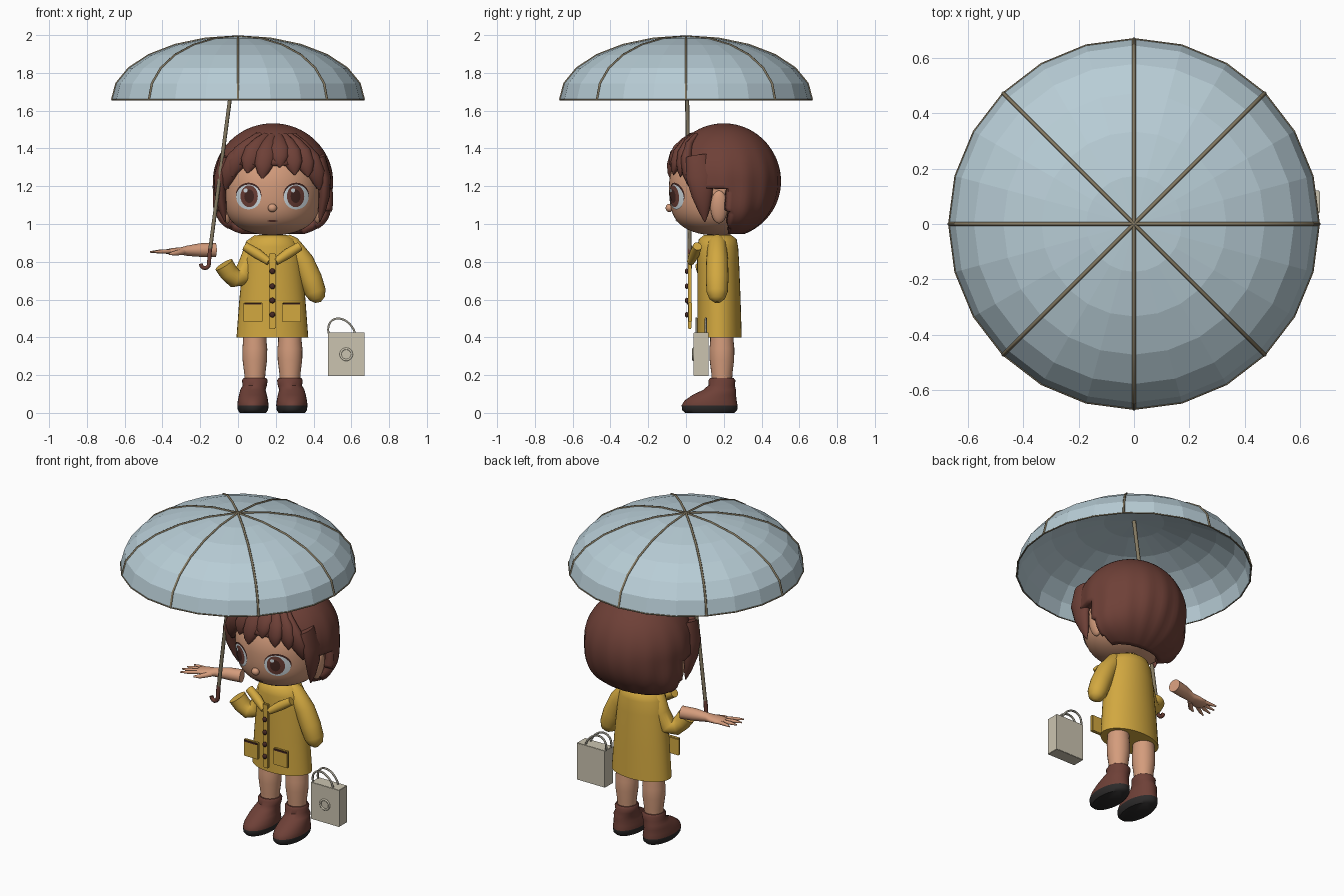
import bpy, bmesh, math
from mathutils import Vector

if "Cube" in bpy.data.objects:
    bpy.data.objects.remove(bpy.data.objects["Cube"], do_unlink=True)


def material(name, code):
    rgb = [int(code[i:i + 2], 16) / 255 for i in (0, 2, 4)]
    lin = [c / 12.92 if c < 0.04 else ((c + 0.055) / 1.055) ** 2.4 for c in rgb] + [1]
    m = bpy.data.materials.new(name)
    m.use_nodes = True
    m.diffuse_color = lin
    m.node_tree.nodes["Principled BSDF"].inputs["Base Color"].default_value = lin
    return m


CANOPY = material("pale blue", "B8CDD6")
WOOD = material("khaki wood", "857A62")
BROWN = material("red brown", "6E4037")
SKIN = material("skin", "D49C7C")
COAT = material("raincoat yellow", "D2A840")
BAG = material("beige paper", "CBC4B0")
GREY = material("grey cord", "9C988B")
SOLE = material("black rubber", "2C2A2A")
WHITE = material("eye white", "D3DEE4")
DARK = material("dark brown", "452823")


def finish(name, bm, mat, smooth=True):
    bmesh.ops.recalc_face_normals(bm, faces=bm.faces)
    me = bpy.data.meshes.new(name)
    bm.to_mesh(me)
    bm.free()
    ob = bpy.data.objects.new(name, me)
    bpy.context.collection.objects.link(ob)
    me.materials.append(mat)
    if smooth:
        bpy.ops.object.select_all(action="DESELECT")
        ob.select_set(True)
        bpy.context.view_layer.objects.active = ob
        bpy.ops.object.shade_smooth_by_angle(angle=math.radians(50))
    return ob


def solidify(ob, thickness):
    mod = ob.modifiers.new("thickness", "SOLIDIFY")
    mod.thickness = thickness


def ovoid(name, c, r, mat, swell=(0, 0), shape=None, seg=40):
    """Ellipsoid whose lower half swells in x and y."""
    bm = bmesh.new()
    bmesh.ops.create_uvsphere(bm, u_segments=seg, v_segments=seg // 2 + 4, radius=1)
    for v in bm.verts:
        t = min(v.co.z, 0) ** 2
        v.co = Vector((c[0] + r[0] * v.co.x * (1 + swell[0] * t),
                       c[1] + r[1] * v.co.y * (1 + swell[1] * t), c[2] + r[2] * v.co.z))
    if shape:
        shape(bm)
    return finish(name, bm, mat)


def tube(name, rings, mat, flat=False, seg=24):
    """Loft of elliptical rings (x, y, z, ra, rb) with closed ends."""
    bm = bmesh.new()
    pts = [Vector(p[:3]) for p in rings]
    loops = []
    for i, p in enumerate(rings):
        t = Vector((0, 0, 1)) if flat else (pts[min(i + 1, len(pts) - 1)] - pts[max(i - 1, 0)]).normalized()
        u = Vector((0, 1, 0)).cross(t).normalized()
        v = t.cross(u)
        angles = [2 * math.pi * k / seg for k in range(seg)]
        loops.append([bm.verts.new(pts[i] + u * math.cos(a) * p[3] + v * math.sin(a) * p[-1]) for a in angles])
    for a, b in zip(loops, loops[1:]):
        for k in range(seg):
            bm.faces.new((a[k], a[(k + 1) % seg], b[(k + 1) % seg], b[k]))
    bm.faces.new(loops[0])
    bm.faces.new(loops[-1])
    return finish(name, bm, mat)


def wire(name, pts, radius, mat, cyclic=False):
    cu = bpy.data.curves.new(name, "CURVE")
    cu.dimensions = "3D"
    cu.bevel_depth, cu.bevel_resolution, cu.use_fill_caps = radius, 1, True
    sp = cu.splines.new("POLY")
    sp.points.add(len(pts) - 1)
    for q, p in zip(sp.points, pts):
        q.co = (*p, 1)
    sp.use_cyclic_u = cyclic
    cu.materials.append(mat)
    ob = bpy.data.objects.new(name, cu)
    bpy.context.collection.objects.link(ob)


def box(name, c, size, mat, tilt=0, bevel=0.004):
    bm = bmesh.new()
    bmesh.ops.create_cube(bm, size=1)
    for v in bm.verts:
        v.co = Vector(a * b for a, b in zip(v.co, size))
    bmesh.ops.bevel(bm, geom=bm.edges[:], offset=bevel, segments=2, affect="EDGES")
    ob = finish(name, bm, mat)
    ob.location, ob.rotation_euler.y = c, tilt
    return ob


# Umbrella: squashed dome, ribs, rim, pole and hook
R, BASE, H = 0.667, 1.657, 0.336
dome = [(R * math.sin(a), BASE + H * math.cos(a)) for a in (math.pi * i / 12 for i in range(7))]
bm = bmesh.new()
prof = [bm.verts.new((r, 0, z)) for r, z in dome]
bmesh.ops.spin(bm, geom=prof + [bm.edges.new(e) for e in zip(prof, prof[1:])],
               cent=(0, 0, 0), axis=(0, 0, 1), angle=math.tau, steps=24)
bmesh.ops.remove_doubles(bm, verts=bm.verts, dist=0.001)
solidify(finish("umbrella_canopy", bm, CANOPY, smooth=False), 0.006)
for k in range(8):
    a = math.tau * k / 8
    wire("umbrella_rib", [(r * math.cos(a), r * math.sin(a), z) for r, z in dome], 0.0065, WOOD)
wire("umbrella_rim", [(R * math.cos(math.tau * k / 24), R * math.sin(math.tau * k / 24), BASE)
                      for k in range(24)], 0.004, WOOD, True)
wire("umbrella_pole", [(0, 0, 1.985), (-0.148, 0.02, 0.86)], 0.011, WOOD)
wire("umbrella_hook", [(-0.148, 0.02, 0.87), (-0.153, 0.02, 0.8)] +
     [(-0.175 + 0.022 * math.cos(a), 0.02, 0.79 - 0.024 * math.sin(a))
      for a in (math.pi * i / 6 for i in range(7))], 0.012, BROWN)

# Head
CX = 0.182
HC, HR, HB = (CX, 0.16, 1.2), (0.26, 0.25, 0.26), 0.36
ovoid("head", HC, HR, SKIN, (HB, HB), seg=56)
tube("neck", [(CX, 0.18, 0.88, 0.055), (CX, 0.18, 1.0, 0.055)], SKIN)
ovoid("nose", (CX, -0.088, 1.085), (0.024, 0.02, 0.022), SKIN, seg=16)


def face_y(x, z):
    t = (z - HC[2]) / HR[2]
    b = 1 + HB * min(t, 0) ** 2
    return HC[1] - HR[1] * b * math.sqrt(max(0.01, 1 - t * t - ((x - CX) / (HR[0] * b)) ** 2))


def decal(name, cx, cz, rx, rz, lift, mat):
    """Thin oval that follows the face."""
    bm = bmesh.new()
    bmesh.ops.create_circle(bm, cap_ends=True, cap_tris=True, segments=24, radius=1)
    bmesh.ops.subdivide_edges(bm, edges=bm.edges[:], cuts=2, use_grid_fill=True)
    for v in bm.verts:
        x, z = cx + rx * v.co.x, cz + rz * v.co.y
        v.co = Vector((x, face_y(x, z) - lift, z))
    finish(name, bm, mat)


for side in (-1, 1):
    ex = CX + side * 0.126
    decal("upper_lid", ex, 1.153, 0.068, 0.066, 0.003, DARK)
    decal("eye_white", ex, 1.143, 0.066, 0.066, 0.006, WHITE)
    decal("iris", ex - side * 0.003, 1.147, 0.046, 0.058, 0.009, BROWN)
    decal("pupil", ex - side * 0.003, 1.147, 0.026, 0.036, 0.012, DARK)
    decal("eye_glint", ex - 0.016, 1.178, 0.011, 0.011, 0.015, WHITE)
    ear = ovoid("ear", (0, 0, 0), (0.028, 0.045, 0.088), SKIN, seg=20)
    ear.location, ear.rotation_euler.y = (CX + side * 0.25, 0.175, 1.09), side * 0.15
decal("mouth", CX, 1.016, 0.028, 0.005, 0.003, BROWN)

# Hair: bob shell opened for face and ears, then locks
AC, AR = (CX + 0.003, 0.2, 1.23), (0.315, 0.3, 0.303)


def cut_bob(bm):
    for v in bm.verts:
        d = v.co - Vector(AC)
        ripple = 1 + 0.014 * math.cos(16 * math.atan2(d.y, d.x)) * max(0, min(1, 0.7 - d.z / 0.3))
        v.co.x, v.co.y = AC[0] + d.x * ripple, AC[1] + d.y * ripple
    gone = [f for f in bm.faces for c in [f.calc_center_median()]
            if (c.y < 0.03 and c.z < 1.31) or (c.y < 0.23 and c.z < 1.19) or c.z < 0.95]
    bmesh.ops.delete(bm, geom=gone, context="FACES")


solidify(ovoid("hair_bob", AC, AR, BROWN, (0.6, 0), cut_bob, seg=80), 0.05)


def hair_y(x, z):
    s = 1 - ((x - AC[0]) / AR[0]) ** 2 - ((z - AC[2]) / AR[2]) ** 2
    return AC[1] - AR[1] * math.sqrt(max(0.02, s))


tips = [(-0.07, 1.18), (-0.03, 1.25), (0.05, 1.27), (0.13, 1.24),
        (0.22, 1.3), (0.3, 1.26), (0.37, 1.25), (0.43, 1.18)]
for tx, tz in tips:
    sx, sz = 0.21 + (tx - 0.21) * 0.35, 1.47
    rings = []
    for f, r in ((0, 0.02), (0.2, 0.04), (0.45, 0.055), (0.7, 0.048), (0.88, 0.028), (1, 0.004)):
        x = sx + (tx - sx) * math.sin(f * math.pi / 2)
        z = sz + (tz - sz) * f
        rings.append((x, hair_y(x, z) + 0.012, z, r, r * 0.6))
    tube("fringe_lock", rings, BROWN, seg=14)
for s in (-1, 1):
    tube("side_lock", [(CX + s * 0.25, 0.06, 1.36, 0.03, 0.06), (CX + s * 0.275, 0.075, 1.25, 0.035, 0.075),
                       (CX + s * 0.275, 0.085, 1.15, 0.03, 0.055), (CX + s * 0.262, 0.095, 1.07, 0.02, 0.03),
                       (CX + s * 0.25, 0.1, 1.01, 0.003, 0.003)], BROWN, seg=16)

# Raincoat
tube("coat_body", [(CX, 0.177, 0.4, 0.19, 0.118), (CX, 0.175, 0.6, 0.175, 0.114),
                   (CX, 0.17, 0.8, 0.155, 0.111), (CX, 0.168, 0.88, 0.142, 0.108),
                   (CX, 0.168, 0.92, 0.12, 0.1), (CX, 0.168, 0.943, 0.075, 0.07)], COAT, True, 36)
tube("left_sleeve", [(0.25, 0.165, 0.925, 0.03), (0.275, 0.165, 0.895, 0.05), (0.345, 0.165, 0.8, 0.058),
                     (0.385, 0.165, 0.71, 0.06), (0.41, 0.165, 0.64, 0.056), (0.42, 0.165, 0.605, 0.042),
                     (0.424, 0.165, 0.585, 0.015)], COAT)
tube("right_sleeve", [(0.115, 0.165, 0.925, 0.03), (0.09, 0.165, 0.89, 0.05), (0.06, 0.165, 0.8, 0.052),
                      (0.025, 0.15, 0.72, 0.055), (-0.02, 0.125, 0.715, 0.052), (-0.05, 0.11, 0.745, 0.05),
                      (-0.075, 0.1, 0.785, 0.052)], COAT)
box("placket", (CX, 0.02, 0.645), (0.036, 0.02, 0.4), COAT)
for z in (0.75, 0.67, 0.595, 0.52):
    ovoid("button", (CX, 0.004, z), (0.015, 0.01, 0.015), DARK, seg=14)
for s in (-1, 1):
    box("pocket", (CX + s * 0.102, 0.022, 0.533), (0.1, 0.02, 0.105), COAT)
    box("pocket_opening", (CX + s * 0.102, 0.01, 0.578), (0.09, 0.008, 0.01), DARK, bevel=0.001)
    tube("collar", [(CX + s * 0.145, 0.06, 0.882, 0.024), (CX + s * 0.08, 0.045, 0.842, 0.027),
                    (CX + s * 0.018, 0.025, 0.8, 0.02)], COAT, seg=16)

# Right forearm and open hand
tube("right_forearm", [(-0.12, 0.212, 0.862, 0.038), (-0.2, 0.195, 0.862, 0.036), (-0.27, 0.178, 0.858, 0.027),
                       (-0.3, 0.172, 0.857, 0.02, 0.04), (-0.345, 0.162, 0.855, 0.018, 0.046),
                       (-0.38, 0.155, 0.854, 0.012, 0.038)], SKIN)
for k, length in enumerate((0.085, 0.1, 0.095, 0.075)):
    o = (k - 1.5) * 0.022
    tube("finger", [(-0.36, 0.158 + o, 0.855, 0.011), (-0.36 - length * 0.6, 0.142 + o * 1.5, 0.854, 0.01),
                    (-0.365 - length, 0.135 + o * 1.9, 0.852, 0.004)], SKIN, seg=10)
tube("thumb", [(-0.29, 0.15, 0.853, 0.016), (-0.335, 0.1, 0.845, 0.013), (-0.365, 0.085, 0.842, 0.005)], SKIN, seg=10)

# Legs and boots
for s in (-1, 1):
    x = CX + s * 0.093
    tube("leg", [(x, 0.19, 0.15, 0.053), (x, 0.19, 0.21, 0.056), (x, 0.19, 0.28, 0.065),
                 (x, 0.19, 0.34, 0.066), (x, 0.19, 0.38, 0.062), (x, 0.19, 0.46, 0.062)], SKIN, True)
    b = x + s * 0.01
    boot = tube("boot", [(b, 0.125, 0, 0.07, 0.13), (b, 0.125, 0.015, 0.08, 0.146), (b, 0.125, 0.04, 0.083, 0.148),
                         (b, 0.13, 0.065, 0.08, 0.138), (b, 0.15, 0.095, 0.074, 0.115), (b, 0.178, 0.122, 0.067, 0.087),
                         (x, 0.188, 0.145, 0.064, 0.07), (x, 0.19, 0.172, 0.068, 0.072), (x, 0.19, 0.185, 0.06, 0.062)],
                BROWN, True, 28)
    boot.data.materials.append(SOLE)
    for f in boot.data.polygons:
        f.material_index = int(f.center.z < 0.04)

# Paper bag with two cord handles and a ring ornament
box("bag", (0.573, 0.08, 0.31), (0.195, 0.08, 0.23), BAG, bevel=0.002)
for y in (0.055, 0.105):
    wire("bag_handle", [(0.55 + 0.07 * math.cos(a) - 0.02 * math.sin(a), y, 0.42 + 0.08 * math.sin(a))
                        for a in (math.pi * i / 14 for i in range(15))], 0.006, GREY)
wire("bag_ring", [(0.573 + 0.03 * math.cos(math.tau * i / 24), 0.039, 0.31 + 0.03 * math.sin(math.tau * i / 24))
                  for i in range(24)], 0.006, BAG, True)
